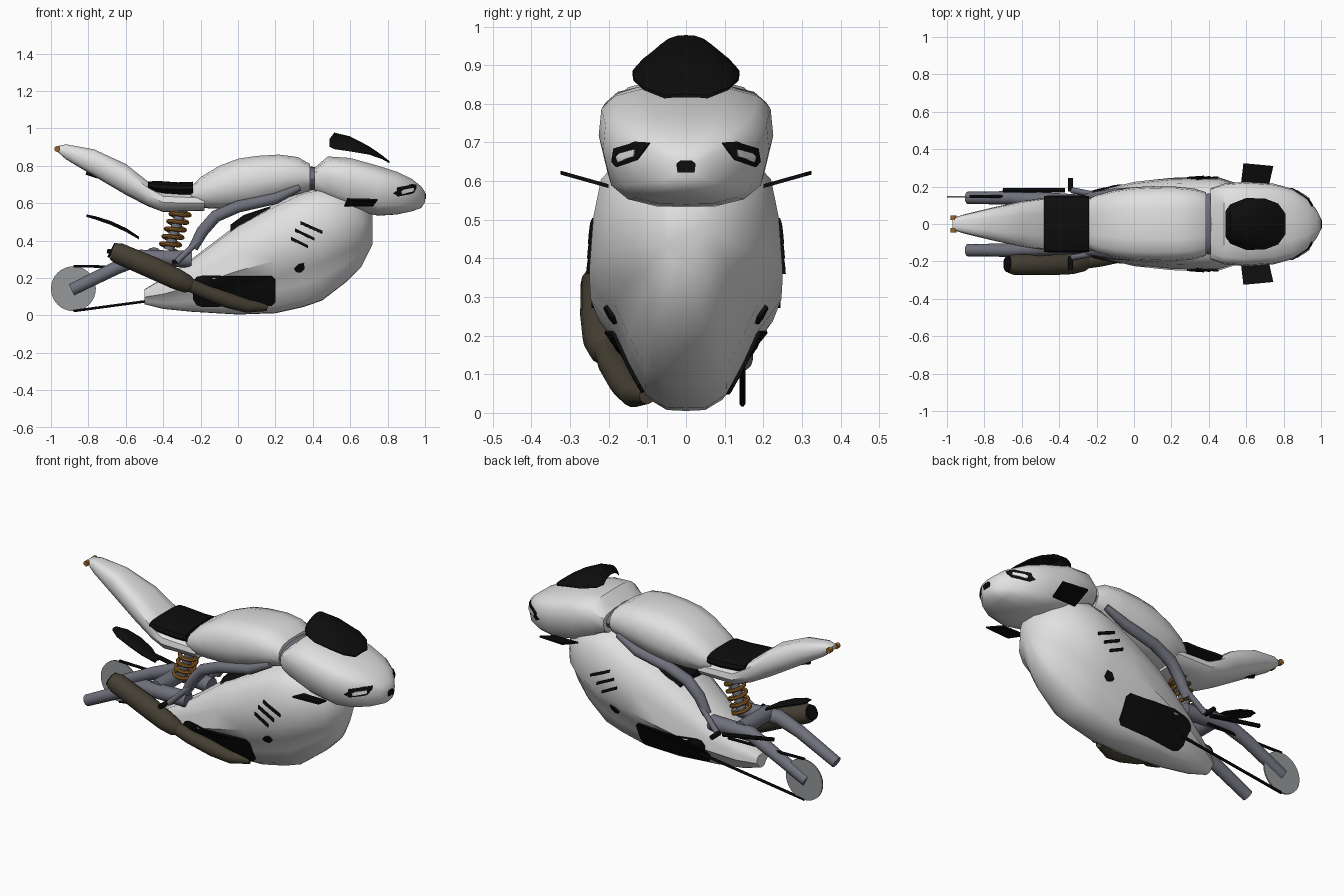
import bpy, bmesh, math
from mathutils import Vector
from mathutils.bvhtree import BVHTree

if "Cube" in bpy.data.objects:
    bpy.data.objects.remove(bpy.data.objects["Cube"])


def material(name, colour):
    m = bpy.data.materials.new(name)
    m.use_nodes = True
    m.diffuse_color = (*colour, 1)
    m.node_tree.nodes["Principled BSDF"].inputs["Base Color"].default_value = (*colour, 1)
    return m


WHITE = material("body white", (.75, .75, .75))
BLACK = material("trim black", (.004, .004, .004))
GREY = material("frame grey", (.16, .165, .2))
STEEL = material("sprocket steel", (.3, .31, .32))
BRONZE = material("exhaust bronze", (.06, .05, .033))
ORANGE = material("spring orange", (.3, .13, .02))
GLASS = material("lamp white", (.8, .8, .8))
built = []


def skin(name, rings, mat):
    """Bridge a row of equal closed rings into a capped surface."""
    bm = bmesh.new()
    rows = [[bm.verts.new(p) for p in r] for r in rings]
    n = len(rows[0])
    for a, b in zip(rows, rows[1:]):
        for i in range(n):
            j = (i + 1) % n
            bm.faces.new((a[i], a[j], b[j], b[i]))
    bm.faces.new(rows[0])
    bm.faces.new(rows[-1])
    bmesh.ops.remove_doubles(bm, verts=bm.verts[:], dist=1e-5)
    bmesh.ops.recalc_face_normals(bm, faces=bm.faces[:])
    mesh = bpy.data.meshes.new(name)
    bm.to_mesh(mesh)
    bm.free()
    mesh.materials.append(mat)
    ob = bpy.data.objects.new(name, mesh)
    bpy.context.collection.objects.link(ob)
    built.append(ob)
    return ob


def loft(name, stations, profile, mat):
    """Stations are (x, bottom, top, half width); profile is a half section."""
    full = profile + [(-u, v) for u, v in profile[-2:0:-1]]
    return skin(name, [[(x, u * w, b + v * (t - b)) for u, v in full]
                       for x, b, t, w in stations], mat)


def tube(name, path, radii, mat, sides=12):
    pts = [Vector(p) for p in path]
    if not isinstance(radii, (list, tuple)):
        radii = [radii] * len(pts)
    rings = []
    for i, p in enumerate(pts):
        d = (pts[min(i + 1, len(pts) - 1)] - pts[max(i - 1, 0)]).normalized()
        u = d.cross(Vector((0, 0, 1)) if abs(d.z) < .9 else Vector((1, 0, 0))).normalized()
        v = d.cross(u)
        angles = [math.tau * k / sides for k in range(sides)]
        rings.append([p + radii[i] * (u * math.cos(a) + v * math.sin(a)) for a in angles])
    return skin(name, rings, mat)


def shell(name, stations, mat, thick=.008, steps=14):
    """Thin arched sheet; stations are (x, half width, edge z, crown z)."""
    rings = []
    for x, w, e, c in stations:
        us = [math.sin(math.pi * (k / steps - .5)) for k in range(steps + 1)]
        arc = [(x, w * u, e + (c - e) * (1 - abs(u) ** 2.6)) for u in us]
        rings.append(arc + [(a, b, z - thick) for a, b, z in reversed(arc)])
    return skin(name, rings, mat)


def plate(name, tree, outline, axis, side, mat, lift=.007):
    """Lay a flat outline on a surface, projected along x (axis 0) or y (axis 1)."""
    outline = [Vector(p) for p in outline]
    edge = [a.lerp(b, k / 4) for a, b in zip(outline, outline[1:] + outline[:1]) for k in range(4)]
    mid = sum(edge, Vector((0, 0))) / len(edge)
    cast = Vector((-1, 0, 0)) if axis == 0 else Vector((0, -side, 0))
    rings = []
    for scale, off in ((1, -.002), (1, lift), (.75, lift), (.5, lift), (.25, lift), (.02, lift)):
        ring = []
        for p in edge:
            q = mid + (p - mid) * scale
            start = Vector((2, side * q.x, q.y)) if axis == 0 else Vector((q.x, 2 * side, q.y))
            hit, normal, _, _ = tree.ray_cast(start, cast)
            if hit is None:
                hit, normal, _, _ = tree.find_nearest(start + cast * 1.8)
            ring.append(hit + normal * off)
        rings.append(ring)
    return skin(name, rings, mat)


def surface(ob):
    bpy.context.view_layer.update()
    return BVHTree.FromObject(ob, bpy.context.evaluated_depsgraph_get())


ROUND = [(math.sin(math.pi * k / 8), .5 - .5 * math.cos(math.pi * k / 8)) for k in range(9)]
BOXY = [(0, 0), (.55, .02), (.85, .15), (1, .45), (.95, .75), (.75, .93), (.4, 1), (0, 1)]

# Main bodywork
fairing = loft("main_fairing", [
    (-.5, .06, .14, .05), (-.4, .035, .2, .105), (-.25, .02, .3, .165), (0, .005, .49, .225),
    (.2, .012, .6, .247), (.35, .045, .67, .25), (.45, .08, .69, .25), (.58, .18, .67, .208),
    (.66, .26, .61, .145), (.72, .38, .55, .066)],
    [(0, 0), (.22, .005), (.42, .06), (.6, .2), (.74, .33), (1, .48), (.96, .7), (.88, .86),
     (.63, .97), (0, 1)], WHITE)
head = loft("nose_fairing", [
    (.41, .655, .79, .19), (.48, .615, .85, .215), (.6, .565, .842, .226), (.75, .533, .8, .215),
    (.85, .54, .768, .187), (.93, .557, .73, .135), (.98, .575, .69, .07), (1, .605, .66, .028)],
    [(0, 0), (.35, .005), (.7, .075), (.9, .21), (1, .55), (.97, .8), (.82, .92), (.45, 1), (0, 1)], WHITE)
loft("fuel_tank", [
    (-.25, .6, .69, .13), (-.2, .575, .74, .155), (-.1, .57, .8, .182), (0, .575, .838, .197),
    (.1, .59, .853, .202), (.22, .62, .86, .2), (.32, .645, .847, .19), (.385, .66, .81, .17)], BOXY, WHITE)
loft("steering_collar", [(.37, .665, .8, .16), (.43, .665, .79, .165)], ROUND, GREY)
loft("tail_fairing", [
    (-.97, .88, .905, .03), (-.92, .835, .915, .048), (-.77, .745, .888, .085), (-.6, .645, .81, .122),
    (-.48, .583, .715, .14), (-.4, .553, .665, .145), (-.18, .56, .65, .145)], BOXY, WHITE)
loft("seat", [(-.48, .675, .715, .15), (-.44, .65, .72, .153), (-.32, .64, .712, .153),
              (-.24, .64, .715, .15)], BOXY, BLACK)
loft("engine_top", [(-.04, .4, .485, .11), (.03, .4, .537, .13), (.17, .45, .583, .135)], BOXY, BLACK)

# Windscreen and rear mudguard
shell("windscreen", [(.49, .07, .91, .945), (.515, .105, .897, .978), (.6, .139, .885, .957),
                     (.7, .136, .868, .905), (.77, .11, .844, .857), (.81, .055, .822, .825)], BLACK)
shell("rear_mudguard", [(-.81, .02, .535, .54), (-.76, .05, .52, .53), (-.68, .058, .492, .505),
                        (-.6, .05, .455, .468), (-.53, .018, .415, .422)], BLACK)

# Plates laid on the bodywork
body, nose = surface(fairing), surface(head)
slots = [((.335, .495), (.45, .445)), ((.305, .457), (.41, .407)), ((.283, .412), (.375, .367))]
for label, s in (("left", 1), ("right", -1)):
    plate(label + "_side_panel", body, [(-.24, .18), (-.22, .205), (-.19, .212), (.18, .212), (.2, .19),
          (.2, .075), (.18, .055), (-.19, .05), (-.22, .06), (-.24, .09)], 1, s, BLACK, .009)
    for k, ((x0, z0), (x1, z1)) in enumerate(slots):
        plate(f"{label}_vent_slot_{k + 1}", body, [(x0, z0 + .008), (x1, z1 + .008),
              (x1, z1 - .008), (x0, z0 - .008)], 1, s, BLACK, .009)
    plate(label + "_small_vent", body, [(.3, .25), (.325, .275), (.352, .28), (.355, .25), (.335, .232),
          (.31, .235)], 1, s, BLACK, .009)
    plate(label + "_lamp_surround", nose, [(.093, .698), (.107, .678), (.125, .655), (.178, .637), (.189, .652),
          (.184, .684), (.13, .7)], 0, s, BLACK, .005)
    plate(label + "_lamp_glass", nose, [(.128, .682), (.131, .663), (.17, .65), (.175, .663), (.165, .672)],
          0, s, GLASS, .009)
    # Winglets
    corners = [(.57, .2, .587), (.585, .325, .622), (.745, .31, .618), (.72, .2, .587)]
    skin(label + "_winglet", [[(x, y * s, z + d) for x, y, z in corners] for d in (-.005, .005)], BLACK)

    # Frame and swingarm
    tube(label + "_frame_tube", [(.33, .165 * s, .685), (.2, .17 * s, .625), (0, .165 * s, .582),
         (-.12, .155 * s, .53), (-.19, .145 * s, .45), (-.24, .145 * s, .36)],
         [.018, .03, .032, .033, .032, .026], GREY)
    tube(label + "_peg_bracket", [(-.2, .155 * s, .41), (-.33, .18 * s, .285)], .016, GREY)
    tube(label + "_foot_peg", [(-.34, .175 * s, .285), (-.34, .245 * s, .285)], .014, BLACK)
    tube(label + "_swingarm", [(-.89, .14 * s, .137), (-.65, .14 * s, .255), (-.52, .13 * s, .31),
         (-.25, .11 * s, .3)], [.033, .036, .042, .045], GREY)
    # Tail lamps
    tube(label + "_tail_lamp", [(-.966, .022 * s, .89), (-.966, .046 * s, .89)], .016, ORANGE, 10)
plate("nose_intake", nose, [(-.025, .645), (-.015, .653), (.015, .653), (.025, .645), (.022, .622),
      (-.022, .622)], 0, 1, BLACK, .006)
tube("swingarm_bridge", [(-.45, -.13, .32), (-.45, .13, .32)], .045, GREY)

# Shock absorber
low, high = Vector((-.37, 0, .35)), Vector((-.3, 0, .57))
tube("shock_rod", [low, high], .027, GREY)
turns, steps = 5.5, 14
path = []
for k in range(int(turns * steps) + 1):
    a = math.tau * k / steps
    c = low.lerp(high, k / (turns * steps))
    path.append(c + Vector((.048 * math.cos(a), .048 * math.sin(a), -.014 * math.cos(a))))
tube("shock_spring", path, .011, ORANGE, 8)

# Exhaust
tube("exhaust_muffler", [(-.67, -.215, .343), (-.64, -.217, .333), (-.45, -.215, .252), (-.33, -.212, .195),
     (-.27, -.205, .167), (-.25, -.2, .158)], [.046, .056, .059, .056, .048, .036], BRONZE, 16)
tube("exhaust_header", [(-.27, -.205, .17), (-.18, -.19, .128), (-.05, -.158, .08), (.05, -.135, .05),
     (.15, -.1, .045)], [.036, .038, .042, .036, .022], BRONZE, 14)
tube("exhaust_tip", [(-.68, -.215, .35), (-.668, -.215, .344)], .042, BLACK, 16)

# Sprocket and chain
tube("sprocket", [(-.88, .142, .143), (-.88, .15, .143)], .12, STEEL, 32)
tube("chain_top", [(-.88, .146, .264), (-.38, .146, .255)], .008, BLACK, 6)
tube("chain_bottom", [(-.88, .146, .024), (-.2, .146, .115)], .008, BLACK, 6)
tube("chain_guard", [(-.37, .18, .285), (-.7, .18, .345)], .012, BLACK, 8)

# Number plate holder
tube("plate_holder", [(-.81, 0, .768), (-.75, 0, .748)], .016, BLACK, 8)

# Smooth shading with sharp creases kept
bpy.ops.object.select_all(action="DESELECT")
for ob in built:
    ob.select_set(True)
bpy.context.view_layer.objects.active = built[0]
bpy.ops.object.shade_smooth_by_angle(angle=math.radians(42))
